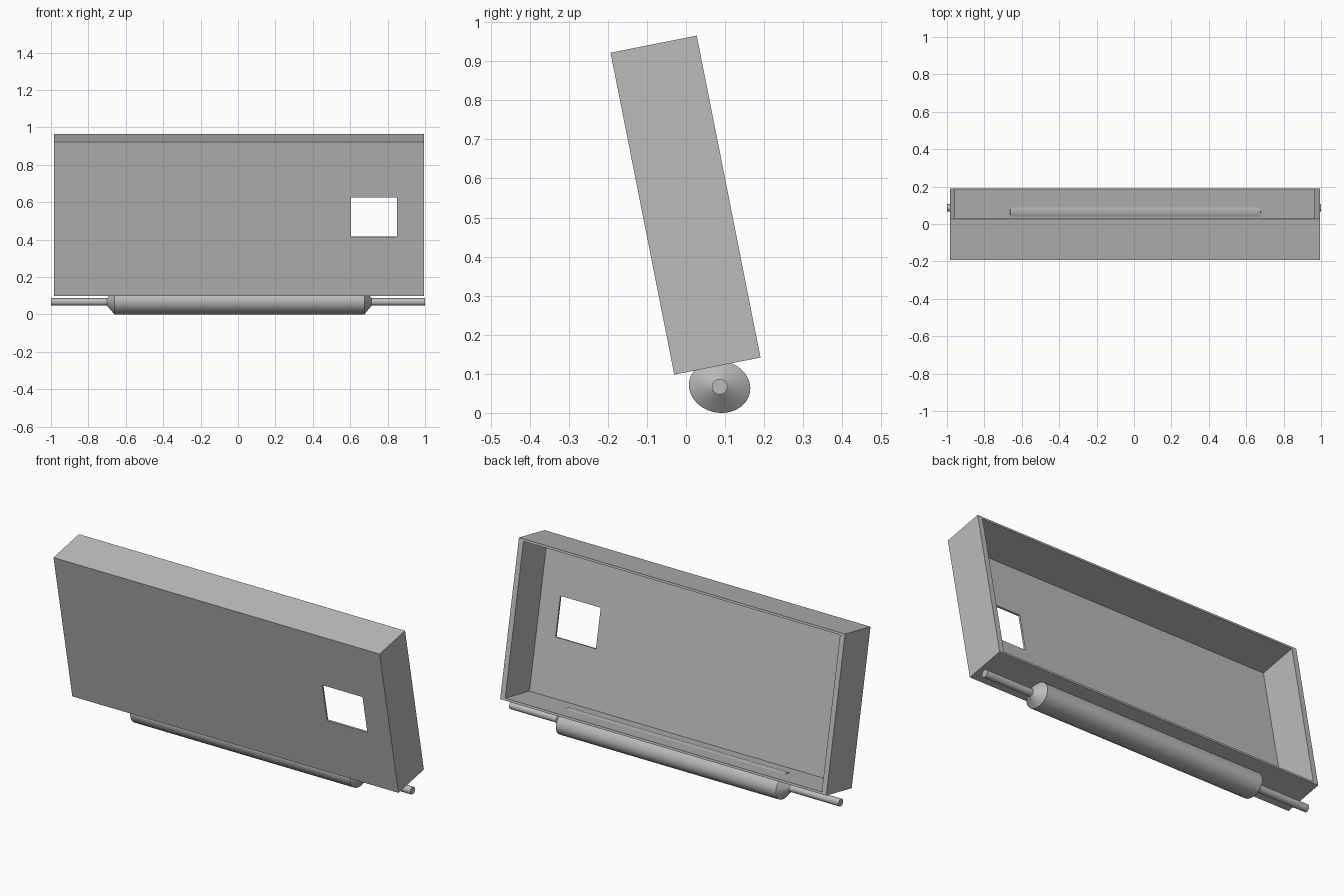
import bpy, bmesh, math
from mathutils import Matrix, Vector

if "Cube" in bpy.data.objects:
    bpy.data.objects.remove(bpy.data.objects["Cube"])

grey = bpy.data.materials.new("light grey")
grey.use_nodes = True
colour = (0.5, 0.5, 0.5, 1)
grey.diffuse_color = colour
grey.node_tree.nodes["Principled BSDF"].inputs["Base Color"].default_value = colour

TILT = math.radians(11.2)
CASE = Matrix.Translation((0.005, -0.03, 0.098)) @ Matrix.Rotation(TILT, 4, 'X')
AXLE = Matrix.Translation((0, 0.086, 0.067)) @ Matrix.Rotation(-TILT, 4, 'X')


def add_object(name, bm, frame):
    bmesh.ops.recalc_face_normals(bm, faces=bm.faces[:])
    mesh = bpy.data.meshes.new(name)
    bm.to_mesh(mesh)
    bm.free()
    mesh.materials.append(grey)
    ob = bpy.data.objects.new(name, mesh)
    bpy.context.collection.objects.link(ob)
    ob.matrix_world = frame
    return ob


def block(name, low, high):
    low, high = Vector(low), Vector(high)
    bm = bmesh.new()
    bmesh.ops.create_cube(bm, size=1)
    bmesh.ops.scale(bm, vec=high - low, verts=bm.verts[:])
    bmesh.ops.translate(bm, vec=(low + high) / 2, verts=bm.verts[:])
    return add_object(name, bm, CASE)


def lathe(name, stations, sides):
    """Elliptical rings (x, y radius, z radius) joined along x, closed at both ends."""
    bm = bmesh.new()
    rings = []
    for x, ry, rz in stations:
        angles = [math.tau * i / sides for i in range(sides)]
        rings.append([bm.verts.new((x, ry * math.cos(a), rz * math.sin(a))) for a in angles])
    for a, b in zip(rings, rings[1:]):
        for i in range(sides):
            j = (i + 1) % sides
            bm.faces.new((a[i], a[j], b[j], b[i]))
    bm.faces.new(rings[0])
    bm.faces.new(rings[-1])
    ob = add_object(name, bm, AXLE)
    bpy.ops.object.select_all(action='DESELECT')
    ob.select_set(True)
    bpy.context.view_layer.objects.active = ob
    bpy.ops.object.shade_smooth_by_angle(angle=math.radians(30))
    return ob


# Leaning tray, open at the back, with a square window in its front panel
W, D, H = 0.99, 0.225, 0.84
SIDE, WALL, PANEL = 0.029, 0.012, 0.01
tray = block("tray", (-W, 0, 0), (W, D, H))
cutters = [
    block("cavity_cutter", (SIDE - W, PANEL, WALL), (W - SIDE, D + 0.1, H - WALL)),
    block("window_cutter", (0.6, -0.1, 0.323), (0.845, 0.1, 0.537)),
]
for cutter in cutters:
    cut = tray.modifiers.new(cutter.name, 'BOOLEAN')
    cut.operation = 'DIFFERENCE'
    cut.solver = 'EXACT'
    cut.object = cutter
    cutter.hide_render = True
    cutter.display_type = 'WIRE'

# Flattened roller with conical ends, and the thin axle through it
lathe("roller", [(-0.70, 0.02, 0.02), (-0.66, 0.079, 0.0665),
                 (0.675, 0.079, 0.0665), (0.715, 0.02, 0.02)], 64)
lathe("axle", [(-1, 0.02, 0.02), (1, 0.02, 0.02)], 32)
